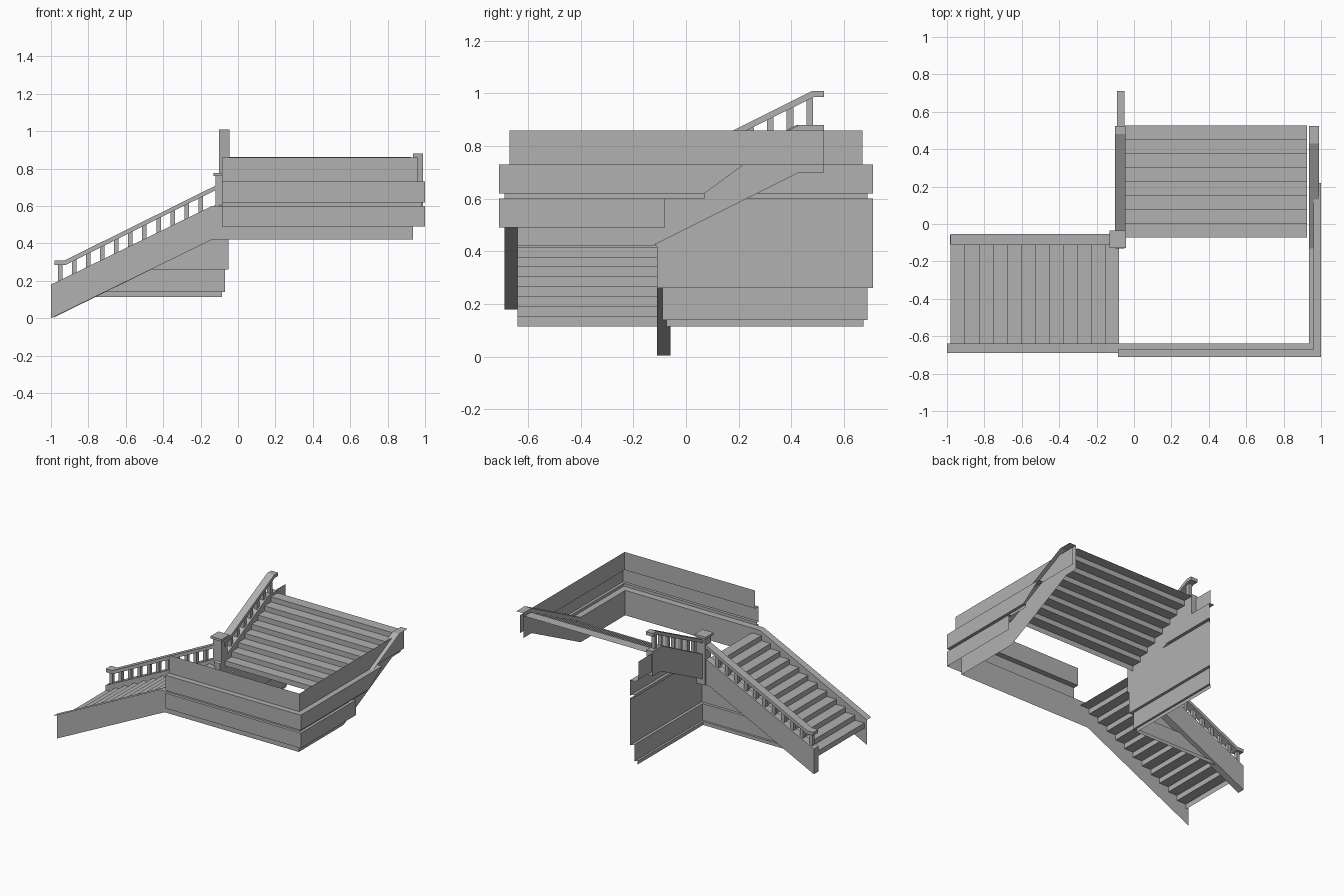
import bpy

if "Cube" in bpy.data.objects:
    bpy.data.objects.remove(bpy.data.objects["Cube"])

# Dark grey paint shared by every part
paint = bpy.data.materials.new("dark_grey_paint")
paint.diffuse_color = (0.44, 0.44, 0.44, 1)
paint.use_nodes = True
paint.node_tree.nodes["Principled BSDF"].inputs["Base Color"].default_value = paint.diffuse_color

def mesh(name, faces):
    """One object from a list of faces, each a list of 3D points."""
    index, verts, polys = {}, [], []
    for f in faces:
        poly = []
        for p in f:
            k = tuple(round(c, 4) for c in p)
            if k not in index:
                index[k] = len(verts)
                verts.append(k)
            if index[k] not in poly:
                poly.append(index[k])
        if len(poly) > 2:
            polys.append(poly)
    me = bpy.data.meshes.new(name)
    me.from_pydata(verts, [], polys)
    me.materials.append(paint)
    ob = bpy.data.objects.new(name, me)
    bpy.context.collection.objects.link(ob)
    return ob

def prism(name, profile, a, b, axis):
    """Extrude a (run, z) profile from a to b; axis is the extrusion axis."""
    def at(p, t):
        return (p[0], t, p[1]) if axis == 'y' else (t, p[0], p[1])
    n = len(profile)
    faces = [[at(p, a) for p in profile][::-1], [at(p, b) for p in profile]]
    for i in range(n):
        p, q = profile[i], profile[(i + 1) % n]
        faces.append([at(p, a), at(q, a), at(q, b), at(p, b)])
    if axis == 'y':
        faces = [f[::-1] for f in faces]
    return mesh(name, faces)

def box(name, x0, x1, y0, y1, z0, z1):
    return prism(name, [(x0, z0), (x1, z0), (x1, z1), (x0, z1)], y0, y1, 'y')

RUN, RISE, FLOOR = 0.075, 0.0375, 0.115

def flight(name, start, z, count, a, b, axis):
    """Open-backed steps: a sheet of risers and treads."""
    faces = []
    def at(s, t, h):
        return (s, t, h) if axis == 'x' else (t, s, h)
    for i in range(count):
        s, h = start + i * RUN, z + i * RISE
        faces.append([at(s, a, h), at(s, b, h), at(s, b, h + RISE), at(s, a, h + RISE)])
        faces.append([at(s, a, h + RISE), at(s, b, h + RISE),
                      at(s + RUN, b, h + RISE), at(s + RUN, a, h + RISE)])
    mesh(name, faces)

# Steps
flight("lower_steps", -0.98, FLOOR, 12, -0.64, -0.105, 'x')
flight("upper_steps", -0.073, FLOOR + 12 * RISE - .003, 8, -0.052, 0.925, 'y')

# Outer skirting: board plus top ledge, following both flights and the landing
inner = [(-1, -.64), (-.14, -.64), (.935, -.64), (.935, -.13), (.935, .43), (.935, .525)]
outer = [(-1, -.69), (-.14, -.69), (.99, -.69), (.99, -.13), (.99, .43), (.99, .525)]
base = [0, .42, .42, .42, .70, .70]
skirt = []
for i in range(5):
    p, q, u, v = inner[i], inner[i + 1], outer[i], outer[i + 1]
    zp, zq = base[i], base[i + 1]
    skirt.append([(*p, zp), (*q, zq), (*q, zq + .18), (*p, zp + .18)])
    skirt.append([(*p, zp + .18), (*q, zq + .18), (*v, zq + .18), (*u, zp + .18)])
mesh("outer_skirting", skirt)

# Panelled walls round the landing: (offset, z0, z1, y end at bottom, y end at top)
bands = [(.71, .49, .60, -.08, -.08), (.69, .60, .62, .07, .07),
         (.71, .62, .73, .07, .22), (.67, .73, .86, .525, .525)]
wall = []
for i, (d, z0, z1, e0, e1) in enumerate(bands):
    x = d + .29
    wall.append([(-.085, -d, z0), (x, -d, z0), (x, -d, z1), (-.085, -d, z1)])
    wall.append([(x, -d, z0), (x, e0, z0), (x, e1, z1), (x, -d, z1)])
    if i + 1 < len(bands):
        d2 = bands[i + 1][0]
        wall.append([(-.085, -d, z1), (x, -d, z1), (d2 + .29, -d2, z1), (-.085, -d2, z1)])
        wall.append([(x, -d, z1), (x, e1, z1), (d2 + .29, e1, z1), (d2 + .29, -d2, z1)])
mesh("landing_wall", wall)

# Panelled walls under the flights, meeting in an inner corner
def low_x(z):
    return -1 + z * .86 / .42

def up_y(z, o):
    return -.11 + o if z <= .43 else min(-.13 + (z - .42) * 2, .43)

panels = [(.035, FLOOR, .14), (.02, .14, .26), (0, .26, .60),
          (.02, .60, .62), (0, .62, .73), (.04, .73, .86)]
under = []
for i, (o, z0, z1) in enumerate(panels):
    x, y, end = -.05 - o, -.11 + o, .71 - o
    if z0 < .42:
        zt = min(z1, .42)
        under.append([(low_x(z0), y, z0), (x, y, z0), (x, y, zt), (low_x(zt), y, zt)])
    face = [(x, up_y(z0, o), z0), (x, end, z0), (x, end, z1), (x, up_y(z1, o), z1)]
    if z0 < .43 < z1:
        face.append((x, y, .43))
    under.append(face)
    if i + 1 < len(panels):
        o2 = panels[i + 1][0]
        x2, y2 = -.05 - o2, -.11 + o2
        last = .71 if z1 == .73 else .71 - o2
        under.append([(x, up_y(z1, o), z1), (x, end, z1),
                      (x2, last, z1), (x2, up_y(z1, o2), z1)])
        if z1 < .42:
            under.append([(low_x(z1), y, z1), (x, y, z1), (x2, y2, z1), (low_x(z1), y2, z1)])
mesh("under_stair_wall", under)

# Inner stringers
prism("lower_stringer", [(-.983, .005), (-.14, .42), (-.07, .42), (-.07, .63), (-.983, .187)],
      -.11, -.058, 'y')
prism("upper_stringer", [(-.13, .42), (.43, .70), (.525, .70), (.525, .88),
                         (.42, .88), (-.09, .62), (-.13, .60)], -.10, -.052, 'x')

# Handrails with level ends
T = .024
prism("lower_handrail", [(-.98, .284), (-.925, .284), (-.09, .70), (-.09, .70 + T),
                         (-.93, .284 + T), (-.98, .284 + T)], -.112, -.054, 'y')
prism("upper_handrail", [(-.08, .705), (.485, .986), (.525, .986), (.525, 1.01),
                         (.48, 1.01), (-.08, .73)], -.102, -.046, 'x')

# Balusters
for i in range(11):
    x = -.95 + i * RUN
    z = .18 + (x + 1) * .484
    box("lower_baluster", x - .012, x + .012, -.097, -.071, z - .015, max(z + .085, .29))
for i in range(7):
    y = .47 - i * RUN
    z = min(.62 + (y + .09) * .51, .88)
    box("upper_baluster", -.088, -.062, y - .013, y + .013, z - .015,
        .705 + (y + .08) * .497 + .005)

# Newel post and cap
box("newel_post", -.12, -.051, -.117, -.046, .42, .765)
box("newel_cap", -.132, -.043, -.127, -.036, .76, .776)
